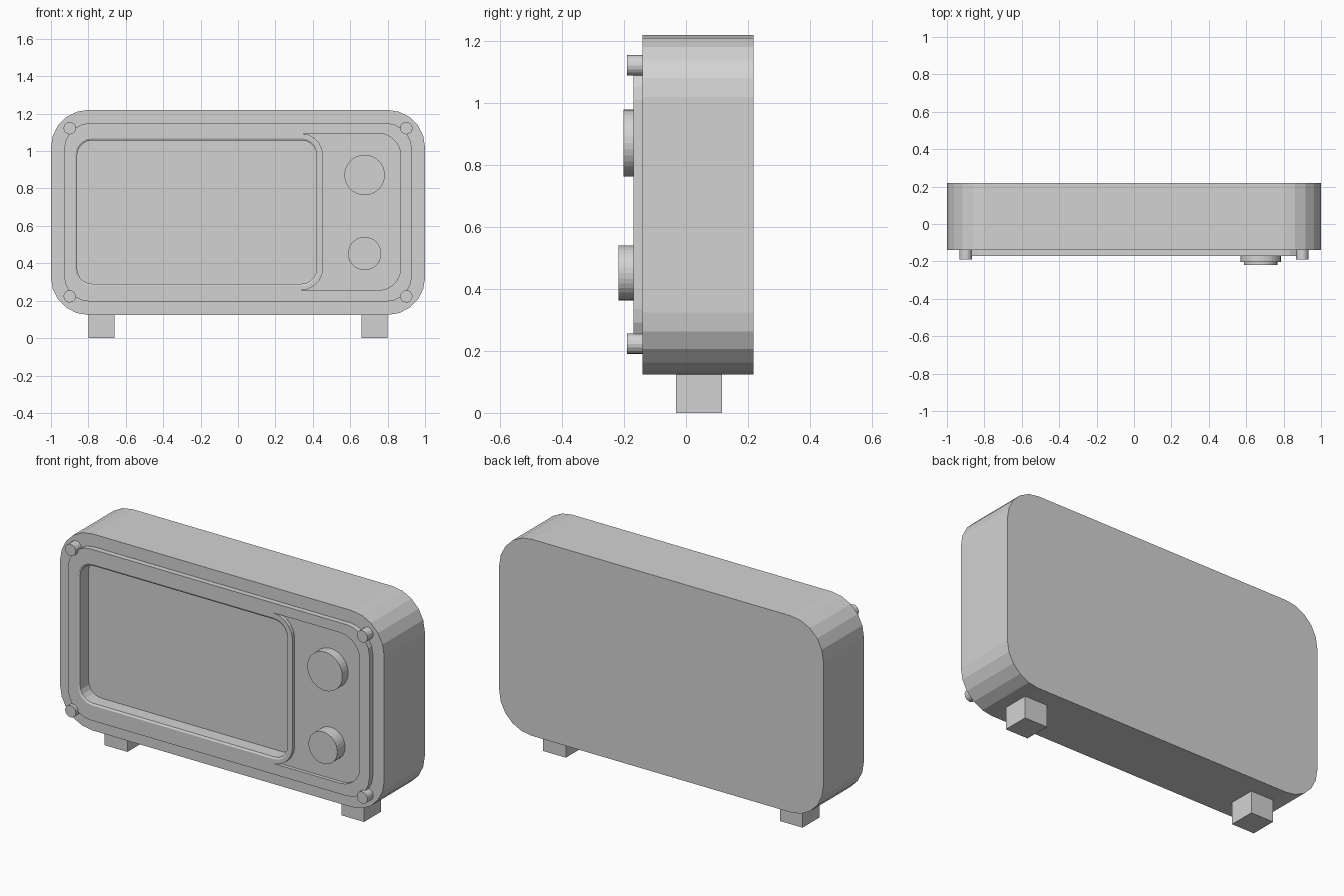
import bpy, bmesh, math

if "Cube" in bpy.data.objects:
    bpy.data.objects.remove(bpy.data.objects["Cube"])

grey = bpy.data.materials.new("light grey")
grey.diffuse_color = (0.65, 0.65, 0.65, 1)
grey.use_nodes = True
grey.node_tree.nodes["Principled BSDF"].inputs["Base Color"].default_value = grey.diffuse_color


def finish(name, bm):
    bmesh.ops.recalc_face_normals(bm, faces=bm.faces)
    mesh = bpy.data.meshes.new(name)
    bm.to_mesh(mesh)
    bm.free()
    mesh.materials.append(grey)
    obj = bpy.data.objects.new(name, mesh)
    bpy.context.collection.objects.link(obj)
    return obj


def rounded(x0, x1, z0, z1, r, seg=5):
    """Rounded rectangle in the xz plane."""
    pts = []
    corners = [(x1 - r, z1 - r), (x0 + r, z1 - r), (x0 + r, z0 + r), (x1 - r, z0 + r)]
    for k, (cx, cz) in enumerate(corners):
        for i in range(seg + 1):
            a = math.pi / 2 * (k + i / seg)
            pts.append((cx + r * math.cos(a), cz + r * math.sin(a)))
    return pts


def loft(name, sections, cyclic=False):
    """Bridge (outline, y) sections; cap the ends or join them into a ring."""
    bm = bmesh.new()
    loops = [[bm.verts.new((x, y, z)) for x, z in pts] for pts, y in sections]
    pairs = list(zip(loops, loops[1:]))
    if cyclic:
        pairs.append((loops[-1], loops[0]))
    else:
        bm.faces.new(loops[0])
        bm.faces.new(loops[-1])
    for a, b in pairs:
        n = len(a)
        for i in range(n):
            j = (i + 1) % n
            bm.faces.new((a[i], a[j], b[j], b[i]))
    return finish(name, bm)


def disc(name, x, z, r, y0, y1, sides):
    pts = [(x + r * math.cos(2 * math.pi * i / sides),
            z + r * math.sin(2 * math.pi * i / sides)) for i in range(sides)]
    return loft(name, [(pts, y1), (pts, y0)])


FRONT = -0.17   # front of the raised frame
BODY = -0.14    # front of the body
PANEL = -0.15   # floor of the control panel
SCREEN = -0.09  # recessed screen

# Body with a screen pocket
shell = rounded(-1, 1, 0.124, 1.22, 0.2)
pocket = rounded(-0.88, 0.44, 0.27, 1.075, 0.09)
loft("body", [(shell, 0.218), (shell, BODY), (pocket, BODY), (pocket, SCREEN)])

# Raised frame with the sunken control panel
frame_out = rounded(-0.93, 0.93, 0.195, 1.15, 0.14)
frame_in = rounded(-0.9, 0.87, 0.255, 1.095, 0.12)
loft("front_frame", [(frame_out, BODY), (frame_out, FRONT), (frame_in, FRONT),
                     (frame_in, PANEL), (pocket, PANEL), (pocket, BODY)], cyclic=True)

# Screen bezel with a narrow chamfered lip
bezel_out = rounded(-0.9, 0.455, 0.255, 1.095, 0.12)
bezel_in = rounded(-0.87, 0.43, 0.28, 1.068, 0.09)
opening = rounded(-0.86, 0.42, 0.29, 1.057, 0.08)
loft("screen_bezel", [(bezel_out, PANEL), (bezel_out, FRONT), (bezel_in, FRONT),
                      (opening, FRONT + 0.006), (opening, SCREEN), (pocket, SCREEN),
                      (pocket, PANEL)], cyclic=True)

# Control knobs
disc("upper_knob", 0.677, 0.872, 0.108, -0.202, PANEL, 32)
disc("lower_knob", 0.677, 0.452, 0.089, -0.2185, PANEL, 32)

# Corner pegs and feet, mirrored left and right
for side, s in (("left", -1), ("right", 1)):
    for level, z in (("upper", 1.122), ("lower", 0.223)):
        disc(f"{level}_{side}_peg", 0.9 * s, z, 0.033, -0.191, BODY + 0.005, 16)
    bm = bmesh.new()
    bmesh.ops.create_cube(bm, size=1)
    bmesh.ops.scale(bm, vec=(0.14, 0.148, 0.13), verts=bm.verts)
    bmesh.ops.translate(bm, vec=(0.73 * s, 0.042, 0.065), verts=bm.verts)
    finish(f"{side}_foot", bm)
